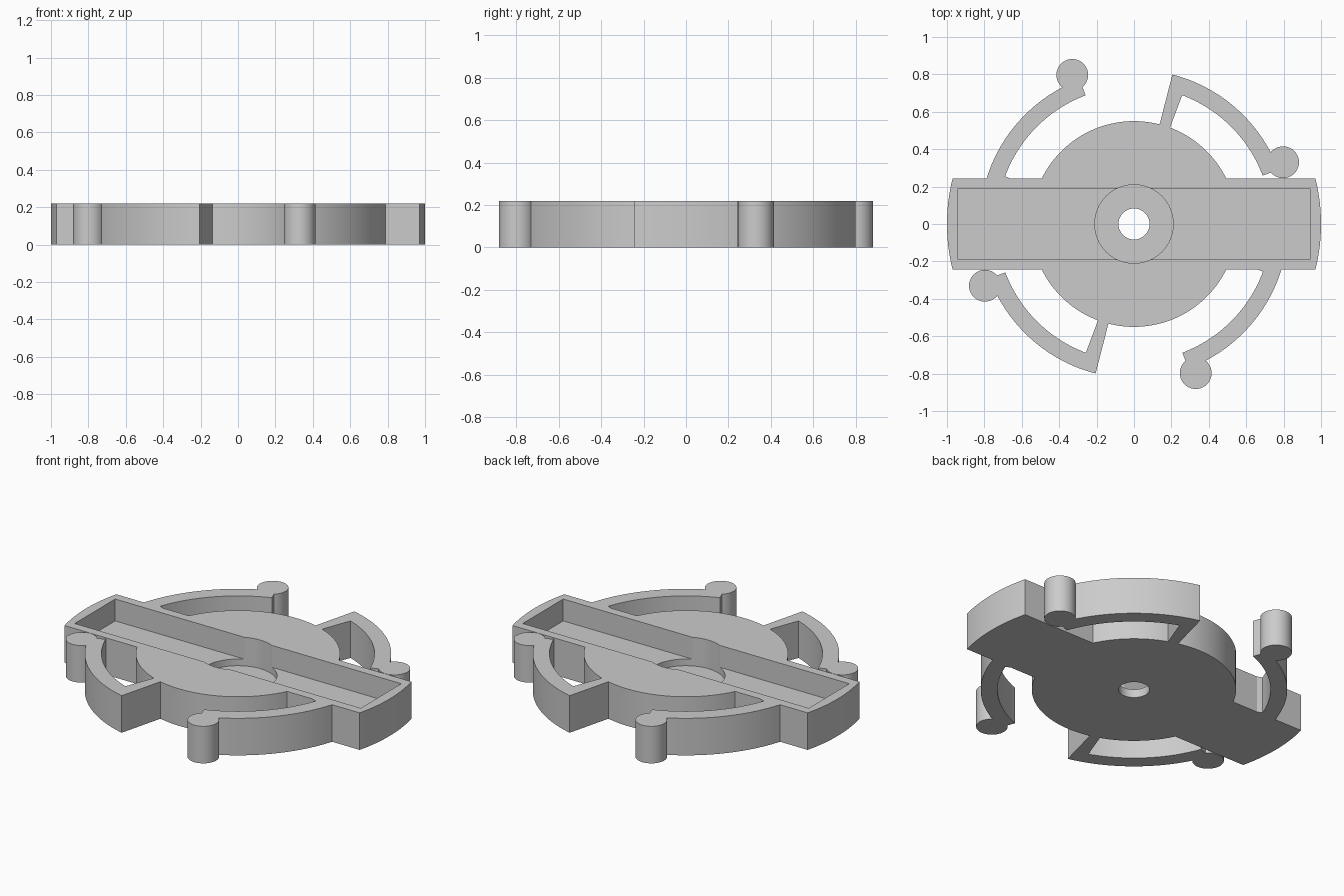
import bpy
import bmesh
from math import sin, cos, asin, radians, degrees, sqrt, pi
from mathutils import Matrix

HEIGHT = 0.22
DISC_R, BAR_Y, END_R = 0.55, 0.243, 1.0
RING_IN, RING_OUT = 0.735, 0.825

cube = bpy.data.objects.get("Cube")
if cube:
    bpy.data.objects.remove(cube, do_unlink=True)

grey = bpy.data.materials.new("light grey")
grey.use_nodes = True
colour = (0.6, 0.6, 0.6, 1)
grey.diffuse_color = colour
grey.node_tree.nodes["Principled BSDF"].inputs["Base Color"].default_value = colour


def polar(r, deg):
    return (r * cos(radians(deg)), r * sin(radians(deg)))


def arc(r, start, end, steps=32):
    return [polar(r, start + (end - start) * i / steps) for i in range(steps + 1)]


def circle(r, x=0, y=0, steps=64):
    return [(x + r * cos(2 * pi * i / steps), y + r * sin(2 * pi * i / steps))
            for i in range(steps)]


def prism(name, outline, z0=0, z1=HEIGHT, turn=0):
    """Extrude a flat outline from z0 to z1, turned about the centre."""
    bm = bmesh.new()
    base = bm.faces.new([bm.verts.new((x, y, z0)) for x, y in outline])
    top = bmesh.ops.extrude_face_region(bm, geom=[base])["geom"]
    bmesh.ops.translate(bm, vec=(0, 0, z1 - z0),
                        verts=[v for v in top if isinstance(v, bmesh.types.BMVert)])
    bmesh.ops.recalc_face_normals(bm, faces=bm.faces)
    bmesh.ops.transform(bm, matrix=Matrix.Rotation(turn, 4, "Z"), verts=bm.verts)
    mesh = bpy.data.meshes.new(name)
    bm.to_mesh(mesh)
    bm.free()
    mesh.materials.append(grey)
    obj = bpy.data.objects.new(name, mesh)
    bpy.context.collection.objects.link(obj)
    return obj


def combine(obj, other, operation):
    """Apply a boolean and discard the second object."""
    mod = obj.modifiers.new("cut", "BOOLEAN")
    mod.operation, mod.object, mod.solver = operation, other, "EXACT"
    bpy.context.view_layer.objects.active = obj
    bpy.ops.object.modifier_apply(modifier=mod.name)
    bpy.data.objects.remove(other, do_unlink=True)


def smooth(obj):
    bpy.ops.object.select_all(action="DESELECT")
    obj.select_set(True)
    bpy.context.view_layer.objects.active = obj
    bpy.ops.object.shade_smooth_by_angle(angle=radians(25))


# Body: round disc merged with a long bar that has curved ends
tip = degrees(asin(BAR_Y / END_R))
waist = degrees(asin(BAR_Y / DISC_R))
half = arc(END_R, -tip, tip, 16) + arc(DISC_R, waist, 180 - waist, 48)
body = prism("body", half + [(-x, -y) for x, y in half])

# Slot, hub pocket and centre hole
slot = [(-0.94, -0.19), (0.94, -0.19), (0.94, 0.19), (-0.94, 0.19)]
combine(body, prism("slot_cutter", slot, 0.09, 0.4), "DIFFERENCE")
combine(body, prism("hub_cutter", circle(0.21), 0.05, 0.4), "DIFFERENCE")
combine(body, prism("hole_cutter", circle(0.083), -0.1, 0.4), "DIFFERENCE")
smooth(body)

# Arm outlines: one grows out of the bar, one out of a radial spoke on the disc
root = 0.235
bar_arm = (arc(RING_OUT, 180 - degrees(asin(root / RING_OUT)), 110.6)
           + arc(RING_IN, 110.6, 159.7) + [(-0.66, BAR_Y), (-0.66, root)])
spoke_arm = (arc(RING_OUT, 20.6, 75.6) + [polar(0.54, 75.6), polar(0.54, 69.5)]
             + arc(RING_IN, 69.5, 20.6))

# Each arm carries a round pin at its free end, repeated half a turn round
for side, turn in (("back", 0), ("front", pi)):
    for name, outline, pin in (("bar_arm", bar_arm, (-0.33, 0.797)),
                               ("spoke_arm", spoke_arm, (0.797, 0.33))):
        arm = prism(f"{side}_{name}", outline, turn=turn)
        combine(arm, prism("pin", circle(0.085, *pin, 40), turn=turn), "UNION")
        smooth(arm)
